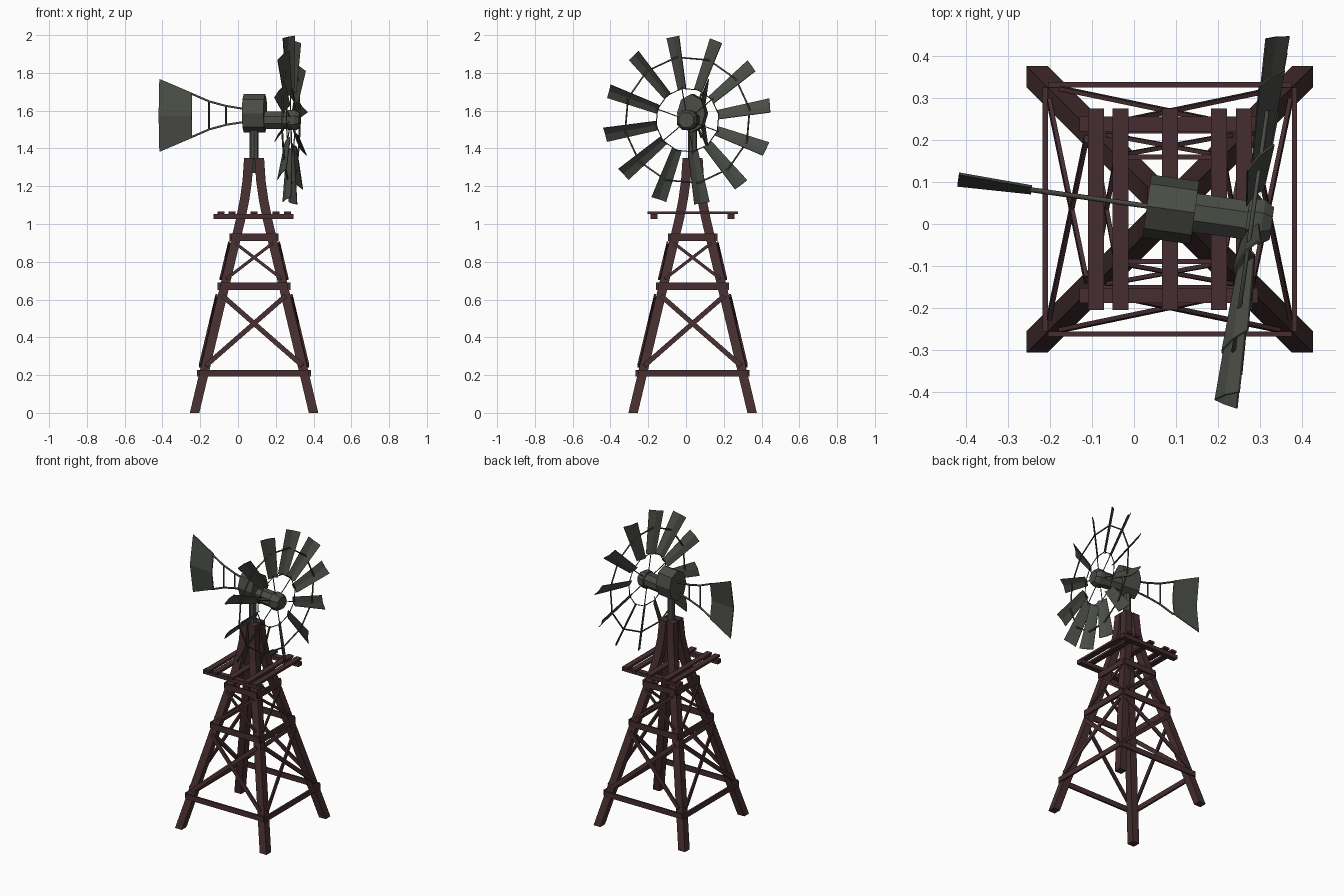
import bpy, bmesh
from math import sin, cos, pi, radians
from mathutils import Vector, Matrix

if "Cube" in bpy.data.objects:
    bpy.data.objects.remove(bpy.data.objects["Cube"], do_unlink=True)


def material(name, rgb):
    m = bpy.data.materials.new(name)
    m.use_nodes = True
    m.diffuse_color = (*rgb, 1)
    m.node_tree.nodes["Principled BSDF"].inputs["Base Color"].default_value = (*rgb, 1)
    return m


WOOD = material("dark red wood", (0.062, 0.027, 0.029))
METAL = material("dark grey metal", (0.068, 0.072, 0.060))

TOWER = Matrix.Translation((0.085, 0.035, 0))
HEAD = TOWER @ Matrix.Rotation(radians(-8), 4, "Z")   # local x runs along the wheel shaft
WHEEL_S, WHEEL_Z = 0.197, 1.55


def loft(name, rings, mat, matrix):
    """Skin a list of equal-length point rings and cap both ends."""
    bm = bmesh.new()
    loops = [[bm.verts.new(p) for p in ring] for ring in rings]
    n = len(loops[0])
    for a, b in zip(loops, loops[1:]):
        for i in range(n):
            j = (i + 1) % n
            bm.faces.new((a[i], a[j], b[j], b[i]))
    bm.faces.new(loops[0])
    bm.faces.new(loops[-1])
    bmesh.ops.recalc_face_normals(bm, faces=bm.faces)
    mesh = bpy.data.meshes.new(name)
    bm.to_mesh(mesh)
    bm.free()
    mesh.materials.append(mat)
    ob = bpy.data.objects.new(name, mesh)
    ob.matrix_world = matrix
    bpy.context.collection.objects.link(ob)
    return ob


def beam(name, a, b, width, depth, out, mat=WOOD, matrix=TOWER):
    """Rectangular bar from a to b, depth measured along the out direction."""
    a, b, out = Vector(a), Vector(b), Vector(out)
    axis = (b - a).normalized()
    out = (out - axis * out.dot(axis)).normalized() * depth / 2
    side = axis.cross(out).normalized() * width / 2
    rings = [[p + out + side, p - out + side, p - out - side, p + out - side] for p in (a, b)]
    return loft(name, rings, mat, matrix)


def turned(name, stations, sides, ry=1.0, z=WHEEL_Z, phase=0.0):
    """Faceted solid along the shaft from (position, radius) stations."""
    rings = [[(s, r * ry * cos(phase + 2 * pi * i / sides), z + r * sin(phase + 2 * pi * i / sides))
              for i in range(sides)] for s, r in stations]
    return loft(name, rings, METAL, HEAD)


def rod(name, points, radius, closed=False):
    curve = bpy.data.curves.new(name, "CURVE")
    curve.dimensions = "3D"
    curve.bevel_depth = radius
    curve.bevel_resolution = 1
    curve.use_fill_caps = True
    sp = curve.splines.new("POLY")
    sp.points.add(len(points) - 1)
    for p, co in zip(sp.points, points):
        p.co = (*co, 1)
    sp.use_cyclic_u = closed
    curve.materials.append(METAL)
    ob = bpy.data.objects.new(name, curve)
    ob.matrix_world = HEAD
    bpy.context.collection.objects.link(ob)


def leg_centre(z):
    return 0.315 - 0.238 * z


# Tower legs: square posts that bend upright near the top
LEG = 0.025
path = [(leg_centre(0), 0), (leg_centre(1.03), 1.03), (0.050, 1.13), (0.036, 1.23), (0.028, 1.35)]
for sx in (-1, 1):
    for sy in (-1, 1):
        rings = [[(sx * c + dx * LEG, sy * c + dy * LEG, z)
                  for dx, dy in ((-1, -1), (1, -1), (1, 1), (-1, 1))] for c, z in path]
        loft("tower_leg", rings, WOOD, TOWER)

# Rails and cross braces, repeated on the four sides
for k in range(4):
    side = TOWER @ Matrix.Rotation(k * pi / 2, 4, "Z")

    def on_face(u, z):
        return (u, -(leg_centre(z) + LEG + 0.006), z)

    for z, height in ((0.21, 0.035), (0.67, 0.04), (0.93, 0.038)):
        half = leg_centre(z) + LEG
        beam("tower_rail", on_face(-half, z), on_face(half, z), height, 0.012, (0, -1, 0), matrix=side)
    for z0, z1, w in ((0.25, 0.62, 0.026), (0.71, 0.90, 0.016)):
        for s in (-1, 1):
            beam("cross_brace", on_face(-s * leg_centre(z0), z0), on_face(s * leg_centre(z1), z1),
                 w, 0.010, (0, -1, 0), matrix=side)

# Platform: two joists carrying loose planks
for y in (-0.205, 0.203):
    beam("platform_joist", (-0.215, y, 1.04), (0.21, y, 1.04), 0.036, 0.026, (0, 0, 1))
for x in (-0.175, -0.117, 0, 0.117, 0.177):
    beam("platform_plank", (x, -0.24, 1.06), (x, 0.24, 1.06), 0.038, 0.014, (0, 0, 1))

# Mast pipe
loft("mast_pipe", [[(0.024 * cos(i * pi / 4), 0.024 * sin(i * pi / 4), z) for i in range(8)]
                   for z in (1.27, 1.53)], METAL, TOWER)

# Gearbox, shaft housing and hub
turned("gearbox", [(-0.055, 0.102), (0.06, 0.102)], 8, ry=0.74, z=1.586, phase=pi / 2)
turned("shaft_housing", [(0.06, 0.05), (0.185, 0.05)], 8, phase=pi / 8)
turned("hub", [(0.185, 0.058), (0.222, 0.058), (0.245, 0.042)], 8, phase=pi / 8)


def wheel_point(angle, radius, tangent=0.0, axial=0.0):
    return (WHEEL_S + axial,
            radius * cos(angle) - tangent * sin(angle),
            WHEEL_Z + radius * sin(angle) + tangent * cos(angle))


# Wheel blades: pitched, slightly cupped tapered sheets
PITCH = radians(36)


def blade_section(angle, radius, chord):
    ring = []
    half = chord / 2
    for c, n in ((-half, 0.002), (0, -0.004), (half, 0.002), (half, -0.002), (0, -0.008), (-half, -0.002)):
        ring.append(wheel_point(angle, radius, c * cos(PITCH) + n * sin(PITCH),
                                -c * sin(PITCH) + n * cos(PITCH)))
    return ring


angles = [radians(10 + 30 * i) for i in range(12)]
for i, a in enumerate(angles):
    loft("wheel_blade", [blade_section(a, 0.165, 0.060), blade_section(a, 0.447, 0.092)], METAL, HEAD)
    if i % 2:
        rod("wheel_spoke", [wheel_point(a, 0.04), wheel_point(a, 0.18)], 0.003)

# Wheel rings tying the blades together
rod("outer_ring", [wheel_point(a, 0.338) for a in angles], 0.005, closed=True)
rod("inner_ring", [wheel_point(a, 0.170) for a in angles], 0.003, closed=True)

# Tail frame: bowed rods with upright struts
TAIL_Z = 1.575
bow = [(-0.05, 0.034), (-0.15, 0.050), (-0.24, 0.074), (-0.335, 0.115)]
for s in (-1, 1):
    rod("tail_rod", [(x, 0, TAIL_Z + s * h) for x, h in bow], 0.006)
for x, h in bow[1:3]:
    rod("tail_strut", [(x, 0, TAIL_Z - h), (x, 0, TAIL_Z + h)], 0.005)


# Tail vane: flared sheet creased along the middle
def vane_section(x, half, fold):
    t = 0.003
    outline = ((half, fold), (0, -fold), (-half, fold))
    return ([(x, y + t, TAIL_Z + h) for h, y in outline]
            + [(x, y - t, TAIL_Z + h) for h, y in reversed(outline)])


loft("tail_vane", [vane_section(-0.332, 0.119, 0.008), vane_section(-0.508, 0.193, 0.014)], METAL, HEAD)
